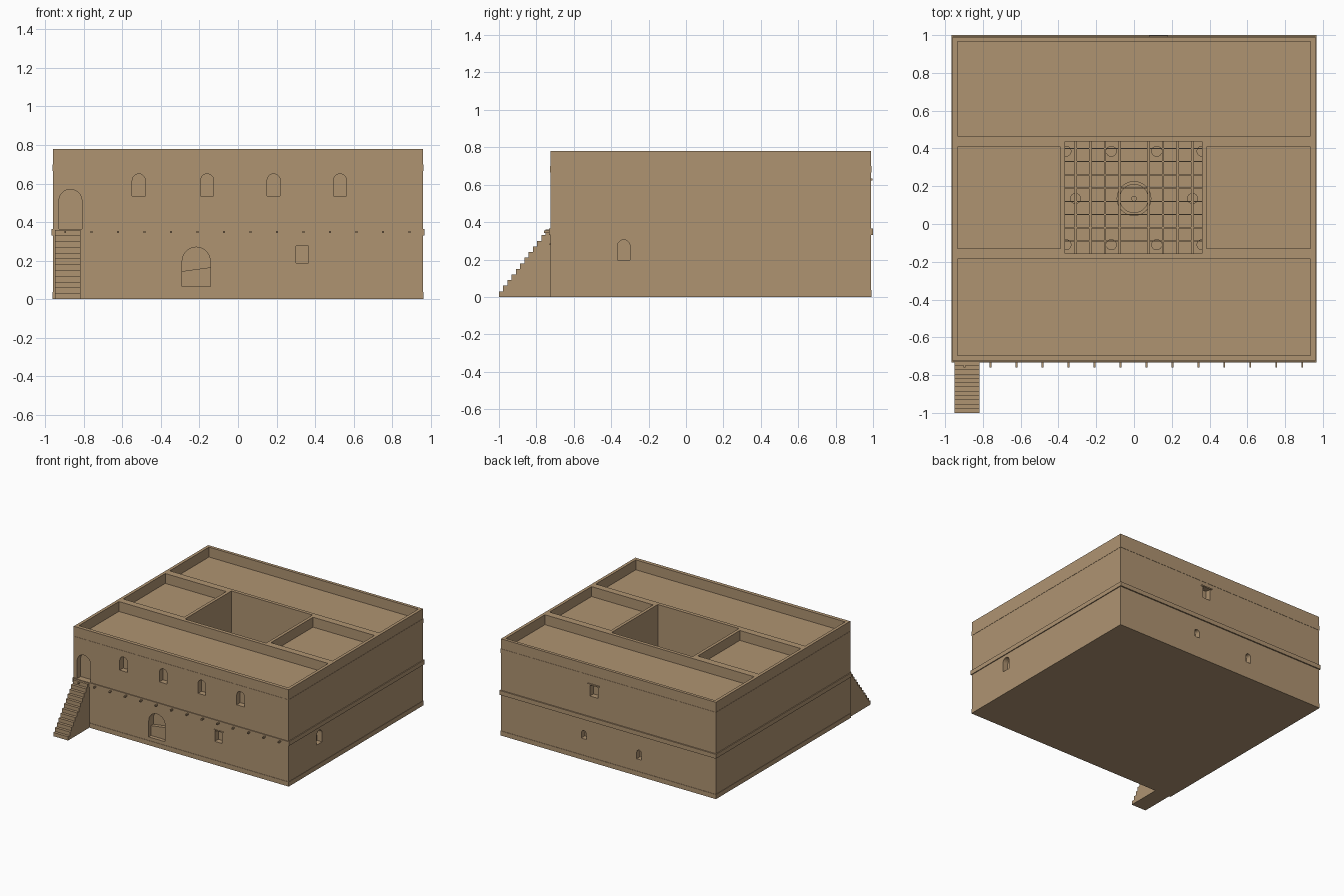
import bpy, bmesh, math
from mathutils import Matrix, Vector

if "Cube" in bpy.data.objects:
    bpy.data.objects.remove(bpy.data.objects["Cube"])

# Sun-dried clay, used for everything
CLAY = (0.43, 0.295, 0.167, 1)
clay = bpy.data.materials.new("tan_clay")
clay.use_nodes = True
clay.diffuse_color = CLAY
clay.node_tree.nodes["Principled BSDF"].inputs["Base Color"].default_value = CLAY


def finish(name, bm):
    bmesh.ops.recalc_face_normals(bm, faces=bm.faces)
    mesh = bpy.data.meshes.new(name)
    bm.to_mesh(mesh)
    bm.free()
    mesh.materials.append(clay)
    ob = bpy.data.objects.new(name, mesh)
    bpy.context.scene.collection.objects.link(ob)
    return ob


def add_box(bm, x0, x1, y0, y1, z0, z1):
    m = Matrix.Translation(((x0 + x1) / 2, (y0 + y1) / 2, (z0 + z1) / 2))
    bmesh.ops.create_cube(bm, size=1, matrix=m @ Matrix.Diagonal((x1 - x0, y1 - y0, z1 - z0, 1)))


def boxes(name, *dims):
    bm = bmesh.new()
    for d in dims:
        add_box(bm, *d)
    return finish(name, bm)


def prism(name, points, offset):
    bm = bmesh.new()
    face = bm.faces.new([bm.verts.new(p) for p in points])
    ext = bmesh.ops.extrude_face_region(bm, geom=[face])
    new = [g for g in ext["geom"] if isinstance(g, bmesh.types.BMVert)]
    bmesh.ops.translate(bm, verts=new, vec=Vector(offset))
    return finish(name, bm)


def cylinder(name, x, y, z0, z1, r, sides=16):
    bm = bmesh.new()
    bmesh.ops.create_cone(bm, cap_ends=True, segments=sides, radius1=r, radius2=r, depth=z1 - z0,
                          matrix=Matrix.Translation((x, y, (z0 + z1) / 2)))
    return finish(name, bm)


def cut(target, cutter):
    mod = target.modifiers.new("cut", "BOOLEAN")
    mod.operation = "DIFFERENCE"
    mod.solver = "EXACT"
    mod.object = cutter
    bpy.context.view_layer.objects.active = target
    bpy.ops.object.modifier_apply(modifier=mod.name)
    bpy.data.objects.remove(cutter)


W, FRONT, BACK, TOP, ROOF = 0.96, -0.725, 0.99, 0.78, 0.70
COURT = (-0.365, 0.36, -0.155, 0.437)


# Opening outline, round-headed or square, cut into one outer wall
def opening(wall, centre, width, z0, z1, arched=True, depth=0.045):
    r = width / 2
    outline = [(-r, z0), (r, z0)]
    if arched:
        outline += [(r * math.cos(a * math.pi / 10), z1 - r + r * math.sin(a * math.pi / 10))
                    for a in range(11)]
    else:
        outline += [(r, z1), (-r, z1)]
    if wall == "right":
        return prism("cutter", [(W + 0.02, centre + u, z) for u, z in outline], (-depth - 0.02, 0, 0))
    y, s = (FRONT - 0.02, 1) if wall == "front" else (BACK + 0.02, -1)
    return prism("cutter", [(centre + u, y, z) for u, z in outline], (0, s * (depth + 0.02), 0))


# Main block with sunken roof terraces and the open court
house = boxes("house_walls", (-W, W, FRONT, BACK, 0, TOP))
for x0, x1, y0, y1 in ((-0.935, 0.935, -0.695, -0.185), (-0.935, 0.935, 0.465, 0.965),
                       (-0.935, -0.39, -0.13, 0.407), (0.385, 0.935, -0.13, 0.407)):
    cut(house, boxes("cutter", (x0, x1, y0, y1, ROOF, TOP + 0.1)))
cut(house, boxes("cutter", (*COURT, 0.03, TOP + 0.1)))
cut(house, boxes("cutter", (-0.43, 0.43, -0.2, 0.48, 0.03, 0.33)))

# Windows and doors
for x in (-0.515, -0.16, 0.185, 0.53):
    cut(house, opening("front", x, 0.068, 0.535, 0.65))
cut(house, opening("front", -0.87, 0.12, 0.365, 0.57))
cut(house, opening("front", -0.217, 0.146, 0.065, 0.27, depth=0.06))
cut(house, opening("front", 0.333, 0.066, 0.187, 0.278, False))
cut(house, opening("right", -0.333, 0.068, 0.197, 0.305))
cut(house, opening("back", 0.13, 0.07, 0.53, 0.625, False))
cut(house, opening("back", 0.22, 0.045, 0.17, 0.235))
cut(house, opening("back", -0.275, 0.045, 0.135, 0.21))

# Lintels and the lower leaf of the main door
boxes("front_window_lintel", (0.288, 0.376, FRONT - 0.004, FRONT + 0.02, 0.277, 0.285))
boxes("back_window_lintel", (0.08, 0.18, BACK - 0.02, BACK + 0.008, 0.622, 0.632))
prism("door_leaf", [(-0.29, FRONT + 0.03, 0.065), (-0.144, FRONT + 0.03, 0.065),
                    (-0.144, FRONT + 0.03, 0.165), (-0.29, FRONT + 0.03, 0.145)], (0, 0.04, 0))


# Shallow bands running round the walls
def band(name, z0, z1, out, back_out):
    t = 0.012
    boxes(name, (-W - out, W + out, FRONT - out, FRONT + t, z0, z1),
          (-W - out, W + out, BACK - t, BACK + back_out, z0, z1),
          (-W - out, -W + t, FRONT, BACK, z0, z1), (W - t, W + out, FRONT, BACK, z0, z1))


band("plinth", 0, 0.037, 0.003, 0.003)
band("floor_band", 0.33, 0.365, 0.007, 0.01)
band("roof_band", 0.665, 0.70, 0.002, 0.002)

# Beam ends poking out of the front wall
boxes("beam_ends", *[(x - 0.005, x + 0.005, FRONT - 0.034, FRONT + 0.01, 0.343, 0.354)
                     for x in (-0.897 + 0.1375 * i for i in range(14))])

# Outer staircase with its landing
STEPS, START, END, LAND = 12, -1.0, -0.75, 0.36
profile = [(-0.95, START, 0)]
for i in range(STEPS):
    y = START + (END - START) * i / (STEPS - 1)
    z = LAND * (i + 1) / STEPS
    profile += [(-0.95, y, z - LAND / STEPS), (-0.95, y, z)]
profile = profile[1:] + [(-0.95, FRONT + 0.01, LAND), (-0.95, FRONT + 0.01, 0)]
prism("outer_stairs", profile, (0.132, 0, 0))

# Court: columns, central basin and overhead lattice
for y, xs in ((0.385, (-0.36, -0.12, 0.12, 0.36)), (0.135, (-0.31, 0.31)),
              (-0.11, (-0.36, -0.12, 0.12, 0.36))):
    for x in xs:
        cylinder("court_column", x, y, 0.03, 0.33, 0.029)
basin = cylinder("court_basin", 0, 0.135, 0.02, 0.08, 0.092, 24)
cut(basin, cylinder("cutter", 0, 0.135, 0.06, 0.1, 0.075, 24))
cylinder("basin_spout", 0, 0.135, 0.05, 0.11, 0.014)
x0, x1, y0, y1 = COURT
boxes("court_joists", *[(x - 0.006, x + 0.006, y0, y1, 0.33, 0.345)
                        for x in (0.077 * i for i in range(-4, 5)) if x])
boxes("court_cross_bars", *[(x0, x1, y - 0.003, y + 0.003, 0.345, 0.35)
                            for y in (-0.09 + 0.07 * i for i in range(8))])

# Smooth only the round parts
for ob in bpy.data.objects:
    if ob.name.startswith(("court_column", "court_basin", "basin_spout")):
        bpy.ops.object.select_all(action="DESELECT")
        ob.select_set(True)
        bpy.context.view_layer.objects.active = ob
        bpy.ops.object.shade_smooth_by_angle(angle=math.radians(35))
